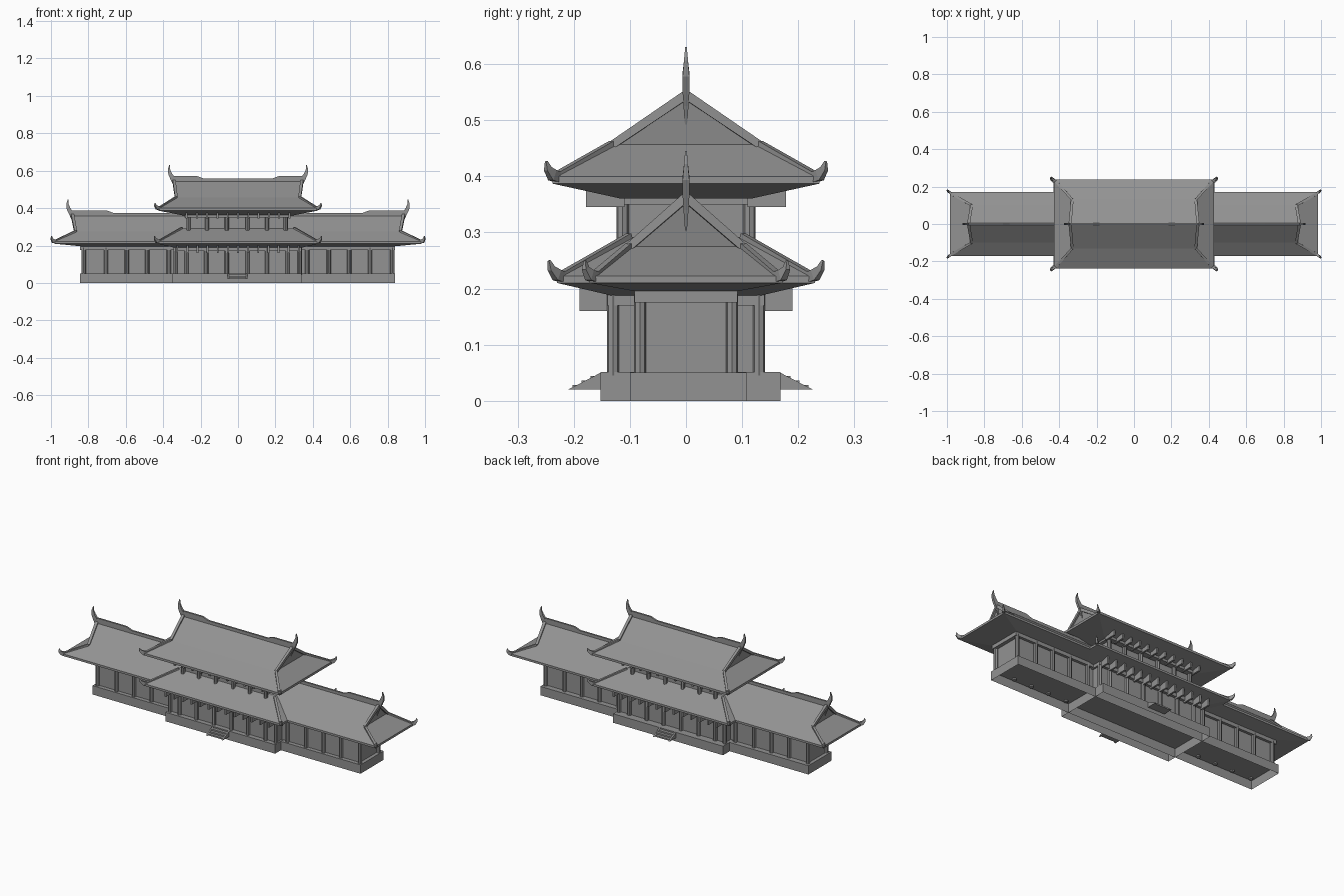
import bpy, bmesh
from mathutils import Vector

if bpy.data.objects.get("Cube"):
    bpy.data.objects.remove(bpy.data.objects["Cube"])

GREY = bpy.data.materials.new("plain_grey")
GREY.use_nodes = True
GREY.diffuse_color = (0.29, 0.29, 0.29, 1)
GREY.node_tree.nodes["Principled BSDF"].inputs["Base Color"].default_value = (0.29, 0.29, 0.29, 1)


def finish(name, bm):
    bmesh.ops.recalc_face_normals(bm, faces=bm.faces)
    mesh = bpy.data.meshes.new(name)
    bm.to_mesh(mesh)
    bm.free()
    mesh.materials.append(GREY)
    obj = bpy.data.objects.new(name, mesh)
    bpy.context.collection.objects.link(obj)
    return obj


def add_box(bm, x0, x1, y0, y1, z0, z1, open_bottom=False):
    verts = bmesh.ops.create_cube(bm, size=1)["verts"]
    for v in verts:
        v.co = Vector((x1 if v.co.x > 0 else x0, y1 if v.co.y > 0 else y0, z1 if v.co.z > 0 else z0))
    if open_bottom:
        bm.verts.index_update()
        low = {v for v in verts if v.co.z == z0}
        bmesh.ops.delete(bm, geom=[f for f in bm.faces if set(f.verts) <= low], context="FACES_ONLY")


def box(name, *dims, open_bottom=False):
    bm = bmesh.new()
    add_box(bm, *dims, open_bottom=open_bottom)
    return finish(name, bm)


def loft(bm, rings):
    """Bridge rings of four points."""
    for a, b in zip(rings, rings[1:]):
        for i in range(4):
            j = (i + 1) % 4
            bm.faces.new((a[i], a[j], b[j], b[i]))


def roof(name, levels, ridge=None):
    """levels: (half x, half y, z) from the soffit upward; ridge: (half x, z)."""
    bm = bmesh.new()
    rings = [[bm.verts.new((sx * hx, sy * hy, z)) for sx, sy in ((-1, -1), (1, -1), (1, 1), (-1, 1))]
             for hx, hy, z in levels]
    loft(bm, rings)
    bm.faces.new(rings[0])
    top = rings[-1]
    if ridge:
        left, right = (bm.verts.new((s * ridge[0], 0, ridge[1])) for s in (-1, 1))
        bm.faces.new((top[0], top[1], right, left))
        bm.faces.new((top[2], top[3], left, right))
        bm.faces.new((top[1], top[2], right))
        bm.faces.new((top[3], top[0], left))
    else:
        bm.faces.new(top)
    return finish(name, bm)


def add_bar(bm, points, widths, depths):
    """Sweep a tapering four-sided bar along a path that lies in one upright plane."""
    points = [Vector(p) for p in points]
    span = points[-1] - points[0]
    side = Vector((-span.y, span.x, 0)).normalized()
    rings = []
    for i, p in enumerate(points):
        along = (points[min(i + 1, len(points) - 1)] - points[max(i - 1, 0)]).normalized()
        normal = along.cross(side).normalized()
        w, d = side * widths[i] / 2, normal * depths[i] / 2
        rings.append([bm.verts.new(p + o) for o in (-w - d, w - d, w + d, d - w)])
    loft(bm, rings)
    bm.faces.new(rings[0])
    bm.faces.new(rings[-1])


def hip_ridges(name, inner, eave, tip, apex=None):
    """Ridge bars down each hip, ending in an upturned horn."""
    bm = bmesh.new()
    ix, iy, iz = inner
    ex, ey, ez = eave
    tx, ty, tz = tip
    for sx in (-1, 1):
        for sy in (-1, 1):
            path = [(ix, iy, iz), (ex - .01, ey - .01, ez - .002), (ex + .006, ey + .002, ez + .002),
                    ((ex + tx) / 2 + .006, (ey + ty) / 2 + .004, (ez + tz) / 2), tip]
            add_bar(bm, [(sx * x, sy * y, z) for x, y, z in path],
                    (.012, .014, .013, .009, .003), (.014, .022, .02, .012, .004))
            if apex:
                add_bar(bm, [(sx * apex[0], 0, apex[1]), (sx * ix, sy * iy, iz)], (.016, .014), (.016, .014))
    return finish(name, bm)


def ridge_beam(name, half, z, inner):
    """Crest with raised ends that step down toward the middle."""
    bm = bmesh.new()
    profile = [(-half, z - .01), (half, z - .01), (half, z + .025), (inner, z + .025), (inner - .035, z + .012),
               (.035 - inner, z + .012), (-inner, z + .025), (-half, z + .025)]
    face = bm.faces.new([bm.verts.new((x, -.005, h)) for x, h in profile])
    out = bmesh.ops.extrude_face_region(bm, geom=[face])["geom"]
    bmesh.ops.translate(bm, vec=(0, .01, 0), verts=[v for v in out if isinstance(v, bmesh.types.BMVert)])
    return finish(name, bm)


def ridge_horns(name, x, z):
    bm = bmesh.new()
    for s in (-1, 1):
        path = [(x - .015, -.06), (x - .003, -.02), (x + .006, .015), (x + .018, .035),
                (x + .024, .06), (x + .021, .083)]
        add_bar(bm, [(s * px, 0, z + pz) for px, pz in path],
                (.003, .009, .013, .012, .007, .003), (.005, .012, .025, .02, .012, .003))
    return finish(name, bm)


def columns(name, xs, y, z0, z1, r):
    bm = bmesh.new()
    for x in xs:
        for s in (-1, 1):
            ring = bmesh.ops.create_cone(bm, cap_ends=True, segments=8, radius1=r, radius2=r, depth=z1 - z0)
            bmesh.ops.translate(bm, vec=(x, s * y, (z0 + z1) / 2), verts=ring["verts"])
    return finish(name, bm)


def brackets(name, count, half, y0, y1, z0, z1):
    """Rows of thin fins under the front and back eaves."""
    bm = bmesh.new()
    for i in range(count):
        x = half * (2 * i / (count - 1) - 1)
        for a, b in ((-y1, -y0), (y0, y1)):
            add_box(bm, x - .005, x + .005, a, b, z0, z1)
    return finish(name, bm)


# Hollow stone platforms
box("wing_platform", -.845, .84, -.10, .108, 0, .05, open_bottom=True)
box("centre_platform", -.35, .34, -.152, .168, 0, .051, open_bottom=True)

# Stairs with sloping side stringers, front and back
for name, edge, s in (("front_stairs", -.152, -1), ("back_stairs", .168, 1)):
    bm = bmesh.new()
    for x in (-.055, .043):
        tri = [[bm.verts.new((px, edge + s * d, z)) for d, z in ((0, .05), (.058, .02), (0, .02))]
               for px in (x, x + .008)]
        for t in tri:
            bm.faces.new(t)
        for i in range(3):
            j = (i + 1) % 3
            bm.faces.new((tri[0][i], tri[0][j], tri[1][j], tri[1][i]))
    for i in range(3):
        ends = sorted((edge, edge + s * (.05 - .016 * i)))
        add_box(bm, -.047, .043, *ends, .02 + .008 * i, .028 + .008 * i)
    finish(name, bm)

# Wings
box("wing_walls", -.825, .82, -.077, .077, .05, .21)
box("wing_beam", -.845, .84, -.092, .092, .175, .205)
wing_x = [s * x for s in (-1, 1) for x in (.37, .485, .595, .705, .825)]
columns("wing_columns", wing_x, .082, .042, .19, .011)
roof("wing_roof", [(.83, .09, .195), (.985, .172, .21), (.985, .172, .222), (.868, .1, .275)], (.885, .362))
hip_ridges("wing_hip_ridges", (.868, .1, .275), (.983, .17, .222), (.997, .18, .25), (.885, .362))
ridge_beam("wing_ridge", .885, .362, .70)
ridge_horns("wing_ridge_horns", .888, .362)

# Ground floor of the centre hall
box("centre_walls", -.335, .33, -.125, .125, .05, .21)
box("centre_beam", -.345, .34, -.14, .14, .17, .2)
columns("centre_columns", [-.335, -.275, -.17, -.06, .05, .155, .265, .33], .13, .045, .19, .011)
brackets("lower_brackets", 13, .325, .13, .19, .16, .205)
roof("lower_roof", [(.34, .135, .188), (.43, .23, .21), (.43, .23, .222), (.3, .1, .292)])
hip_ridges("lower_hip_ridges", (.3, .1, .292), (.428, .228, .222), (.447, .244, .25))

# Upper floor
box("upper_walls", -.265, .255, -.102, .102, .26, .38)
box("upper_beam", -.285, .275, -.133, .133, .35, .375)
columns("upper_columns", [-.265, -.165, -.06, .05, .155, .255], .113, .26, .36, .011)
brackets("upper_brackets", 11, .275, .11, .178, .345, .378)
roof("upper_roof", [(.29, .115, .36), (.428, .238, .387), (.428, .238, .4), (.33, .13, .457)], (.342, .545))
hip_ridges("upper_hip_ridges", (.33, .13, .457), (.426, .236, .4), (.445, .249, .427), (.342, .545))
ridge_beam("upper_ridge", .345, .547, .22)
ridge_horns("upper_ridge_horns", .345, .547)
